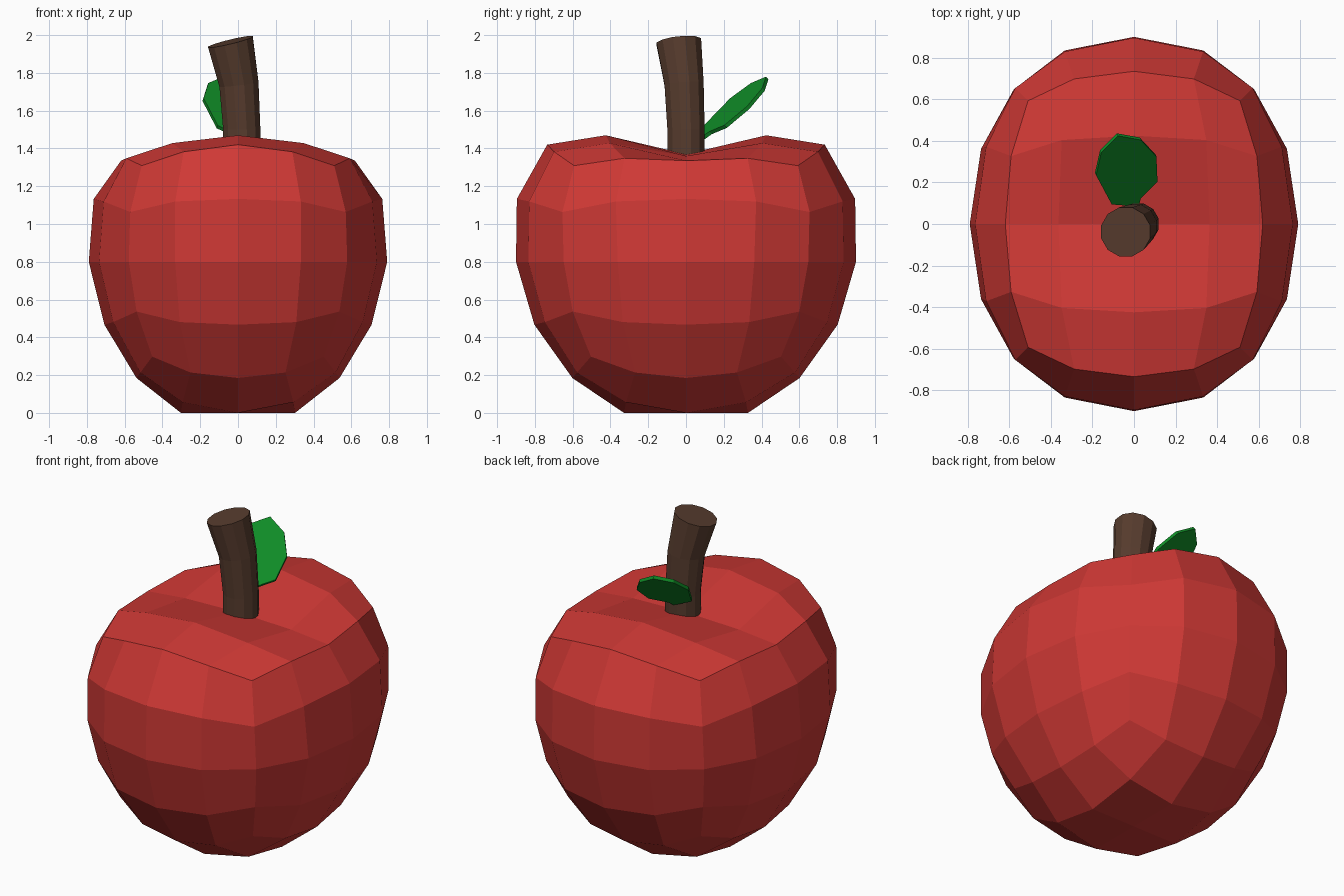
import bpy, bmesh, math
from mathutils import Vector

if "Cube" in bpy.data.objects:
    bpy.data.objects.remove(bpy.data.objects["Cube"])


def material(name, rgb):
    mat = bpy.data.materials.new(name)
    mat.use_nodes = True
    mat.diffuse_color = (*rgb, 1)
    mat.node_tree.nodes["Principled BSDF"].inputs["Base Color"].default_value = (*rgb, 1)
    return mat


def finish(bm, name, mat):
    bmesh.ops.recalc_face_normals(bm, faces=bm.faces)
    mesh = bpy.data.meshes.new(name)
    bm.to_mesh(mesh)
    bm.free()
    mesh.materials.append(mat)
    obj = bpy.data.objects.new(name, mesh)
    bpy.context.collection.objects.link(obj)
    return obj


red = material("apple red", (0.62, 0.04, 0.035))
brown = material("bark brown", (0.095, 0.045, 0.027))
green = material("leaf green", (0.005, 0.26, 0.02))


# Fruit: a cube rounded into a quad sphere, then warped
def power(value, exponent):
    return math.copysign(abs(value) ** exponent, value)


def fruit_point(n):
    spread = 0.19 if n.z > 0 else 0.1
    x = 0.79 * power(n.x, 0.9) * (1 + 0.1 * n.z)
    y = 0.90 * power(n.y, 0.95) * (1 + spread * n.z)
    z = max(0.8 + 0.87 * n.z, 0)
    if n.z > 0.5:  # dented saddle top, highest at front and back
        xx, yy = n.x ** 2, n.y ** 2
        z = 1.37 + 0.92 * yy - 1.64 * yy * yy - 0.07 * xx - 1.46 * xx * yy
    return Vector((x, y, z))


bm = bmesh.new()
bmesh.ops.create_cube(bm, size=2)
for level in range(2):
    bmesh.ops.subdivide_edges(bm, edges=bm.edges[:], cuts=1, use_grid_fill=True)
    for v in bm.verts:
        v.co.normalize()
for v in bm.verts:
    v.co = fruit_point(v.co)
finish(bm, "fruit", red)

# Stem: rings swept along a bent path with a slanted tip
SIDES = 12
path = [  # centre, radius, slope in x, slope in y
    ((0.02, 0, 1.3), 0.102, 0, 0),
    ((0.02, 0, 1.5), 0.102, 0, 0),
    ((0.005, -0.01, 1.74), 0.107, 0.12, 0.06),
    ((-0.04, -0.038, 1.965), 0.122, 0.24, 0.1),
]
bm = bmesh.new()
rings = []
for centre, radius, slope_x, slope_y in path:
    ring = []
    for i in range(SIDES):
        a = math.tau * (i + 0.5) / SIDES
        dx, dy = radius * math.cos(a), radius * math.sin(a)
        ring.append(bm.verts.new(Vector(centre) + Vector((dx, dy, slope_x * dx + slope_y * dy))))
    rings.append(ring)
for low, high in zip(rings, rings[1:]):
    for i in range(SIDES):
        j = (i + 1) % SIDES
        bm.faces.new((low[i], low[j], high[j], high[i]))
bm.faces.new(rings[0])
bm.faces.new(rings[-1])
finish(bm, "stem", brown)

# Leaf: an outline laid on a slanted plane and given thickness
outline = [(0.02, 0.09), (0.03, 0.13), (0.11, 0.21), (0.105, 0.33), (0.03, 0.41),
           (-0.08, 0.43), (-0.16, 0.35), (-0.185, 0.24), (-0.11, 0.1)]
bm = bmesh.new()
face = bm.faces.new([bm.verts.new((x, y, 1.47 + 0.82 * (y - 0.1) - 0.4 * x)) for x, y in outline])
leaf = finish(bm, "leaf", green)
solid = leaf.modifiers.new("thickness", "SOLIDIFY")
solid.thickness = 0.02
solid.offset = 0
